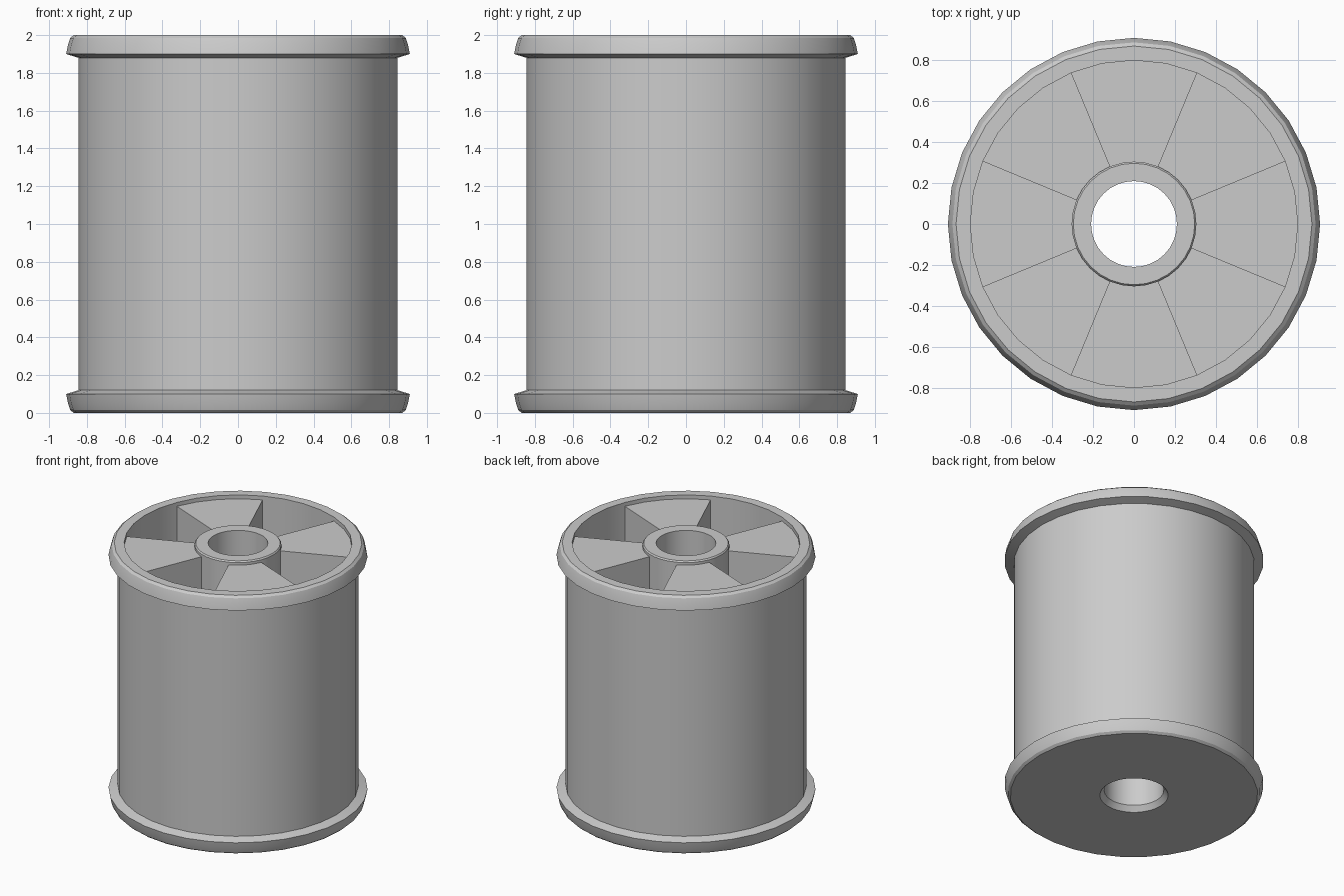
import bpy
import bmesh
from math import cos, sin, radians, tau

SEGMENTS = 32
STEP = tau / SEGMENTS

cube = bpy.data.objects.get("Cube")
if cube:
    bpy.data.objects.remove(cube)

grey = bpy.data.materials.new("plain_grey")
grey.use_nodes = True
COLOUR = (0.6, 0.6, 0.6, 1)
grey.diffuse_color = COLOUR
grey.node_tree.nodes["Principled BSDF"].inputs["Base Color"].default_value = COLOUR


def revolve(name, profile, start=0, steps=SEGMENTS):
    """Sweep a closed (radius, z) outline around z; part turns get end caps."""
    full = steps == SEGMENTS
    bm = bmesh.new()
    rings = []
    for i in range(steps if full else steps + 1):
        a = start + i * STEP
        rings.append([bm.verts.new((r * cos(a), r * sin(a), z)) for r, z in profile])
    n = len(profile)
    for i in range(steps):
        a, b = rings[i], rings[(i + 1) % len(rings)]
        for j in range(n):
            k = (j + 1) % n
            bm.faces.new((a[j], b[j], b[k], a[k]))
    if not full:
        bm.faces.new(rings[0])
        bm.faces.new(rings[-1])
    bmesh.ops.recalc_face_normals(bm, faces=bm.faces)
    mesh = bpy.data.meshes.new(name)
    bm.to_mesh(mesh)
    bm.free()
    mesh.materials.append(grey)
    obj = bpy.data.objects.new(name, mesh)
    bpy.context.collection.objects.link(obj)
    bpy.ops.object.select_all(action="DESELECT")
    obj.select_set(True)
    bpy.context.view_layer.objects.active = obj
    bpy.ops.object.shade_smooth_by_angle(angle=radians(30))
    return obj


# Spool shell: bore, flanges, barrel, deep ring pocket and hub
HEIGHT, FLOOR = 2.0, 0.12
flange = [(0.87, 0), (0.888, 0.015), (0.9, 0.05), (0.91, 0.1), (0.845, 0.12)]
shell = [(0.21, 0.04), (0.24, 0)]
shell += flange + [(r, HEIGHT - z) for r, z in reversed(flange)]
shell += [(0.8, HEIGHT), (0.8, FLOOR), (0.305, FLOOR), (0.305, HEIGHT - 0.01),
          (0.297, HEIGHT), (0.21, HEIGHT)]
revolve("spool_shell", shell)

# Four wedge ribs joining hub to wall, just below the rim
rib = [(0.29, FLOOR - 0.02), (0.81, FLOOR - 0.02), (0.81, HEIGHT - 0.03), (0.29, HEIGHT - 0.03)]
for q in range(4):
    revolve(f"wedge_rib_{q + 1}", rib, start=radians(22.5 + 90 * q), steps=4)
